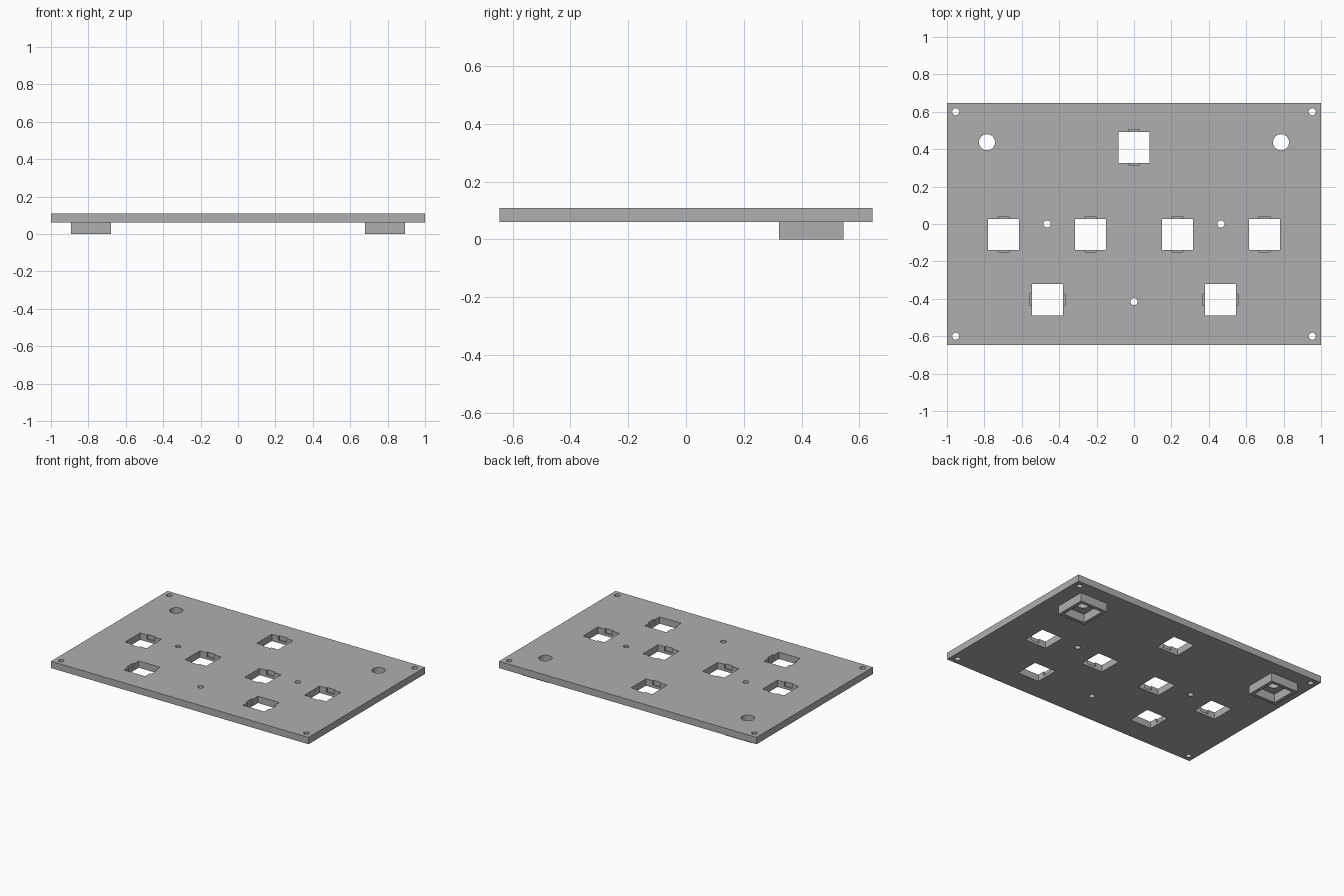
import bpy
import bmesh
from mathutils import Matrix, Vector

if "Cube" in bpy.data.objects:
    bpy.data.objects.remove(bpy.data.objects["Cube"], do_unlink=True)

PLATE_BOTTOM, PLATE_TOP = 0.06, 0.108
KEY = 0.166                 # square switch opening
NOTCH_WIDTH, NOTCH_REACH, NOTCH_DEPTH = 0.06, 0.011, 0.03

grey = bpy.data.materials.new("plain_grey")
grey.use_nodes = True
colour = (0.43, 0.43, 0.43, 1)
grey.diffuse_color = colour
grey.node_tree.nodes["Principled BSDF"].inputs["Base Color"].default_value = colour


def add_box(bm, x, y, sx, sy, z0, z1):
    m = Matrix.Translation(Vector((x, y, (z0 + z1) / 2))) @ Matrix.Diagonal((sx, sy, z1 - z0, 1))
    bmesh.ops.create_cube(bm, size=1, matrix=m)


def add_drill(bm, x, y, radius):
    m = Matrix.Translation(Vector((x, y, PLATE_TOP)))
    bmesh.ops.create_cone(bm, cap_ends=True, segments=32, radius1=radius,
                          radius2=radius, depth=0.2, matrix=m)


def finish(bm, name):
    mesh = bpy.data.meshes.new(name)
    bm.to_mesh(mesh)
    bm.free()
    mesh.materials.append(grey)
    obj = bpy.data.objects.new(name, mesh)
    bpy.context.collection.objects.link(obj)
    return obj


def combine(target, tool, operation):
    mod = target.modifiers.new(tool.name, "BOOLEAN")
    mod.operation, mod.solver, mod.object = operation, "EXACT", tool
    bpy.context.view_layer.objects.active = target
    bpy.ops.object.modifier_apply(modifier=mod.name)
    bpy.data.objects.remove(tool, do_unlink=True)


# Main plate
bm = bmesh.new()
add_box(bm, 0, 0, 2, 1.292, PLATE_BOTTOM, PLATE_TOP)
plate = finish(bm, "mounting_plate")

# Knob housings under the back corners
bm = bmesh.new()
for side in (-1, 1):
    add_box(bm, side * 0.786, 0.433, 0.214, 0.222, 0, 0.08)
combine(plate, finish(bm, "knob_housings"), "UNION")

# Square pockets inside the housings
bm = bmesh.new()
for side in (-1, 1):
    add_box(bm, side * 0.786, 0.433, KEY, KEY + 0.008, -0.05, PLATE_BOTTOM)
combine(plate, finish(bm, "housing_pockets"), "DIFFERENCE")

# Switch openings with shallow clip notches, and round holes
openings, notches = bmesh.new(), bmesh.new()
row = [(x, -0.055) for x in (-0.697, -0.232, 0.232, 0.697)]
upright = [(0, 0.41)] + row
sideways = [(-0.463, -0.405), (0.463, -0.405)]
long_side = KEY + 2 * NOTCH_REACH
for x, y in upright + sideways:
    add_box(openings, x, y, KEY, KEY, 0.02, 0.2)
    size = (NOTCH_WIDTH, long_side) if (x, y) in upright else (long_side, NOTCH_WIDTH)
    add_box(notches, x, y, *size, PLATE_TOP - NOTCH_DEPTH, 0.2)

add_drill(openings, 0, -0.415, 0.019)
for side in (-1, 1):
    add_drill(openings, side * 0.465, 0, 0.019)
    add_drill(openings, side * 0.786, 0.437, 0.043)
    for end in (-1, 1):
        add_drill(openings, side * 0.953, end * 0.6, 0.019)

combine(plate, finish(openings, "through_openings"), "DIFFERENCE")
combine(plate, finish(notches, "clip_notches"), "DIFFERENCE")

# Smooth the round hole walls, keep every edge sharp
bpy.ops.object.select_all(action="DESELECT")
plate.select_set(True)
bpy.context.view_layer.objects.active = plate
bpy.ops.object.shade_smooth_by_angle(angle=0.5)
